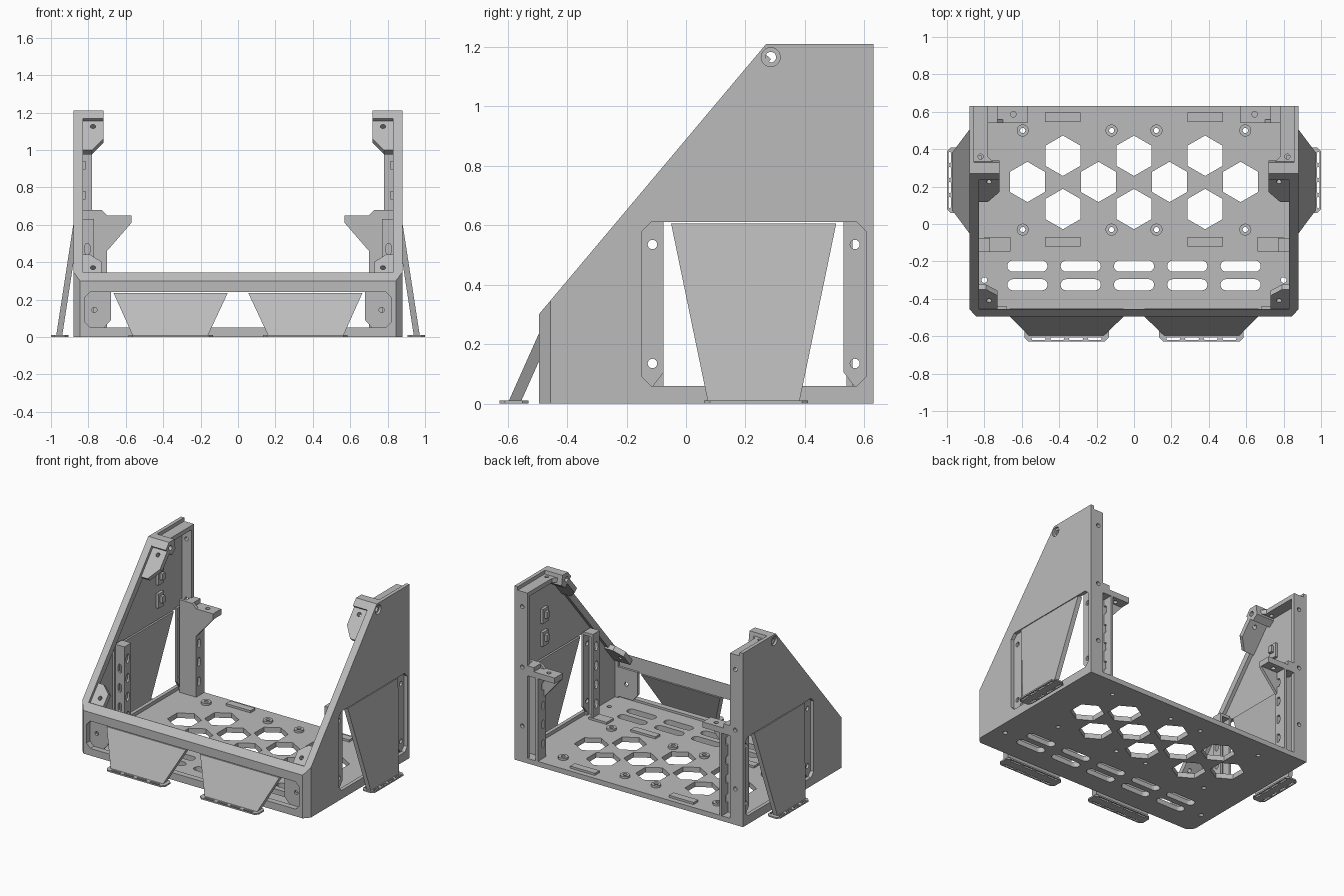
import bpy, bmesh
from math import sin, cos, pi
from mathutils import Vector, Matrix

cube = bpy.data.objects.get("Cube")
if cube:
    bpy.data.objects.remove(cube, do_unlink=True)

grey = bpy.data.materials.new("plain_grey")
grey.use_nodes = True
COLOUR = (0.5, 0.5, 0.5, 1)
grey.diffuse_color = COLOUR
grey.node_tree.nodes["Principled BSDF"].inputs["Base Color"].default_value = COLOUR

X, Y, Z = Vector((1, 0, 0)), Vector((0, 1, 0)), Vector((0, 0, 1))
RIM_START = Vector((0, -0.495, 0.30))
SLOPE = (Vector((0, 0.27, 1.21)) - RIM_START).normalized()
OUT = X.cross(SLOPE)


# Outline helpers
def rect(x0, y0, x1, y1, c=0):
    if not c:
        return [(x0, y0), (x1, y0), (x1, y1), (x0, y1)]
    return [(x0 + c, y0), (x1 - c, y0), (x1, y0 + c), (x1, y1 - c),
            (x1 - c, y1), (x0 + c, y1), (x0, y1 - c), (x0, y0 + c)]


def ring(x, y, r, n=24, turn=0):
    return [(x + r * cos(turn + 2 * pi * i / n), y + r * sin(turn + 2 * pi * i / n))
            for i in range(n)]


def slot(x, y, length, width, upright=False):
    r, h = width / 2, (length - width) / 2
    pts = []
    for side in (1, -1):
        for i in range(9):
            a = pi * i / 8 - pi / 2
            pts.append((side * (h + r * cos(a)), side * r * sin(a)))
    return [(x - q, y + p) if upright else (x + p, y + q) for p, q in pts]


def flip(pts, middle):
    return [(2 * middle - a, b) for a, b in pts]


# Flat plate: first loop is the outline, the others are holes
def plate(name, loops, u, v, depth, origin=None, mirror=False, cuts=()):
    near, far = depth
    w = u.cross(v)
    curve = bpy.data.curves.new(name, "CURVE")
    curve.dimensions, curve.fill_mode = "2D", "BOTH"
    curve.extrude = (far - near) / 2
    for loop in loops:
        s = curve.splines.new("POLY")
        s.points.add(len(loop) - 1)
        for p, (a, b) in zip(s.points, loop):
            p.co = (a, b, 0, 1)
        s.use_cyclic_u, s.use_smooth = True, False
    temp = bpy.data.objects.new(name + "_outline", curve)
    bpy.context.collection.objects.link(temp)
    deps = bpy.context.evaluated_depsgraph_get()
    mesh = bpy.data.meshes.new_from_object(temp.evaluated_get(deps))
    bpy.data.objects.remove(temp, do_unlink=True)
    frame = Matrix((u, v, w)).transposed().to_4x4()
    frame.translation = (origin or Vector()) + w * (near + far) / 2
    mesh.transform(frame)
    bm = bmesh.new()
    bm.from_mesh(mesh)
    bmesh.ops.remove_doubles(bm, verts=bm.verts, dist=0.0001)
    for co, no in cuts:
        cut = bmesh.ops.bisect_plane(bm, geom=bm.verts[:] + bm.edges[:] + bm.faces[:],
                                     plane_co=co, plane_no=no, clear_outer=True)
        edges = [e for e in cut["geom_cut"] if isinstance(e, bmesh.types.BMEdge)]
        bmesh.ops.holes_fill(bm, edges=edges)
    bmesh.ops.recalc_face_normals(bm, faces=bm.faces)
    bm.to_mesh(mesh)
    bm.free()
    mesh.materials.clear()
    mesh.materials.append(grey)
    ob = bpy.data.objects.new(name, mesh)
    bpy.context.collection.objects.link(ob)
    if mirror:
        ob.modifiers.new("Mirror", "MIRROR").use_clip = False
    return ob


def box(name, x, y, z, mirror=True):
    return plate(name, [rect(x[0], y[0], x[1], y[1])], X, Y, z, mirror=mirror)


# Cut planes for the front corners and the sloped rim
corners = [(Vector((s * 0.88, -0.455, 0)), Vector((s, -0.9, 0)).normalized()) for s in (1, -1)]
slope_cut = [(RIM_START, OUT)]

# Perforated base
holes = [ring(x, y, 0.108, 6, pi / 2)
         for y, xs in ((0.365, (-0.38, 0, 0.38)), (0.225, (-0.57, -0.19, 0.19, 0.57)),
                       (0.08, (-0.38, 0, 0.38))) for x in xs]
holes += [slot(0.285 * i, y, 0.215, 0.06) for i in range(-2, 3) for y in (-0.225, -0.325)]
bosses = [(s * x, y) for s in (1, -1) for x in (0.12, 0.595) for y in (0.5, -0.03)]
holes += [ring(x, y, 0.014, 16) for x, y in bosses]
holes += [ring(s * 0.8, -0.3, 0.015, 16) for s in (1, -1)]
plate("base", [rect(-0.88, -0.495, 0.88, 0.63)] + holes, X, Y, (0, 0.035), cuts=corners)
for x, y in bosses:
    plate("base_boss", [ring(x, y, 0.032), ring(x, y, 0.014, 16)], X, Y, (0.034, 0.05))
for y in (0.57, -0.095):
    box("base_bar", (0.285, 0.475), (y - 0.025, y + 0.025), (0.034, 0.05))

# Front wall with its window and mounting plates
plate("front_wall", [rect(-0.88, 0, 0.88, 0.345), rect(-0.82, 0.05, 0.82, 0.24, 0.03)],
      X, Z, (0.455, 0.495), cuts=corners + slope_cut)
plate("front_mount", [[(0.68, 0.09), (0.72, 0.045), (0.83, 0.045), (0.83, 0.25), (0.68, 0.25)],
                      ring(0.768, 0.145, 0.014, 16)], X, Z, (0.44, 0.457), mirror=True)

# Side walls with window and bolt hole, rim along the slope
profile = [(-0.495, 0), (0.63, 0), (0.63, 1.21), (0.27, 1.21), (-0.495, 0.30)]
plate("side_wall", [profile, rect(-0.148, 0.06, 0.605, 0.61, 0.03), ring(0.285, 1.165, 0.032)],
      Y, Z, (0.855, 0.88), mirror=True, cuts=corners[:1])
plate("slope_rim", [rect(0.83, 0.02, 0.857, 1.16)], X, SLOPE, (-0.045, 0), RIM_START, True)
box("front_corner", (0.83, 0.857), (-0.46, -0.44), (0.03, 0.34))

# Flanges at the back and the top
plate("back_flange", [rect(0.78, 0, 0.86, 1.18)] + [ring(0.82, z, 0.014, 16)
      for z in (0.25, 0.66, 1.08)], X, Z, (-0.63, -0.605), mirror=True)
plate("top_flange", [[(0.78, 0.63), (0.78, 0.36), (0.74, 0.32), (0.86, 0.32), (0.86, 0.63)],
                     ring(0.82, 0.36, 0.014, 16)], X, Y, (1.155, 1.185), mirror=True)
plate("bolt_block", [[(0.27, 1.21), (0.33, 1.21), (0.34, 1.14), (0.30, 1.11), (0.235, 1.168)],
                     ring(0.285, 1.165, 0.018)], Y, Z, (0.72, 0.865), mirror=True)

# Screw tabs lying in the slope
plate("upper_tab", [[(0.72, 1.01), (0.78, 0.93), (0.86, 0.93), (0.86, 1.15), (0.72, 1.15)],
                    ring(0.775, 1.096, 0.014, 16)], X, SLOPE, (-0.055, -0.02), RIM_START, True)
plate("lower_tab", [[(0.73, 0.04), (0.86, 0.04), (0.86, 0.2), (0.79, 0.2), (0.73, 0.15)],
                    ring(0.775, 0.109, 0.014, 16)], X, SLOPE, (-0.055, -0.02), RIM_START, True)

# Mounting rails seen in the side windows
rail = [(-0.16, 0.03), (-0.11, 0.03), (-0.11, 0.06), (-0.075, 0.105), (-0.075, 0.62), (-0.16, 0.62)]
rail_holes = [ring(-0.113, z, 0.016, 16) for z in (0.135, 0.535)]
for name, turn in (("front_rail", False), ("back_rail", True)):
    loops = [flip(p, 0.2275) if turn else p for p in [rail] + rail_holes]
    plate(name, loops, Y, Z, (0.84, 0.856), mirror=True)

# Front posts with slots
slots = [slot(-0.113, z, 0.06, 0.034, True) for z in (0.135, 0.27, 0.4, 0.535)]
plate("front_post_inner", [rect(-0.15, 0.03, -0.075, 0.62)] + slots,
      Y, Z, (0.77, 0.785), mirror=True)
plate("front_post_face", [rect(0.77, 0.03, 0.842, 0.62)] +
      [slot(0.805, z, 0.06, 0.025, True) for z in (0.2, 0.335, 0.47)],
      X, Z, (0.135, 0.15), mirror=True)
box("front_post_cap", (0.77, 0.842), (-0.15, -0.075), (0.61, 0.63))
box("front_post_foot", (0.66, 0.80), (-0.147, -0.07), (0.03, 0.05))

# Back posts with a top shelf
bracket = [(0.70, 0.03), (0.83, 0.03), (0.83, 0.68), (0.73, 0.68), (0.70, 0.65),
           (0.57, 0.65), (0.57, 0.61), (0.70, 0.46)]
plate("back_post_face", [bracket], X, Z, (-0.56, -0.54), mirror=True)
plate("back_post_inner", [rect(0.54, 0.03, 0.63, 0.62)] + [flip(s, 0.2275) for s in slots],
      Y, Z, (0.70, 0.716), mirror=True)
plate("back_post_shelf", [rect(0.57, 0.54, 0.79, 0.63), ring(0.645, 0.587, 0.015, 16)],
      X, Y, (0.61, 0.65), mirror=True)
box("back_post_ridge", (0.73, 0.79), (0.54, 0.63), (0.645, 0.68))

# Clips inside the side walls
for z in (0.75, 0.91):
    box("wall_clip", (0.835, 0.857), (0.32, 0.38), (z - 0.05, z + 0.05))
    box("wall_clip_hook", (0.815, 0.836), (0.335, 0.365), (z - 0.015, z + 0.03))


# Splayed legs: tapered panels sheared outwards towards the floor
def leg(name, outline, u, v, depth, lean, height):
    ob = plate(name, [outline], u, v, depth, mirror=True)
    for vert in ob.data.vertices:
        vert.co += lean * (1 - vert.co.z / height)


leg("side_leg", [(0.075, 0), (0.38, 0), (0.505, 0.605), (-0.05, 0.605)],
    Y, Z, (0.848, 0.88), X * 0.093, 0.605)
leg("front_leg", [(0.165, 0), (0.56, 0), (0.665, 0.235), (0.055, 0.235)],
    X, Z, (0.453, 0.495), Y * -0.105, 0.235)

# Slotted feet
plate("side_foot", [rect(0.905, 0.06, 1.0, 0.41, 0.02)] +
      [slot(0.985 - d, 0.115 + 0.08 * i, 0.06, 0.014, True) for i in range(4) for d in (0, 0.066)],
      X, Y, (0, 0.01), mirror=True)
plate("front_foot", [rect(0.135, -0.628, 0.585, -0.53, 0.02)] +
      [slot(0.21 + 0.1 * i, y, 0.075, 0.014) for i in range(4) for y in (-0.613, -0.545)],
      X, Y, (0, 0.01), mirror=True)
